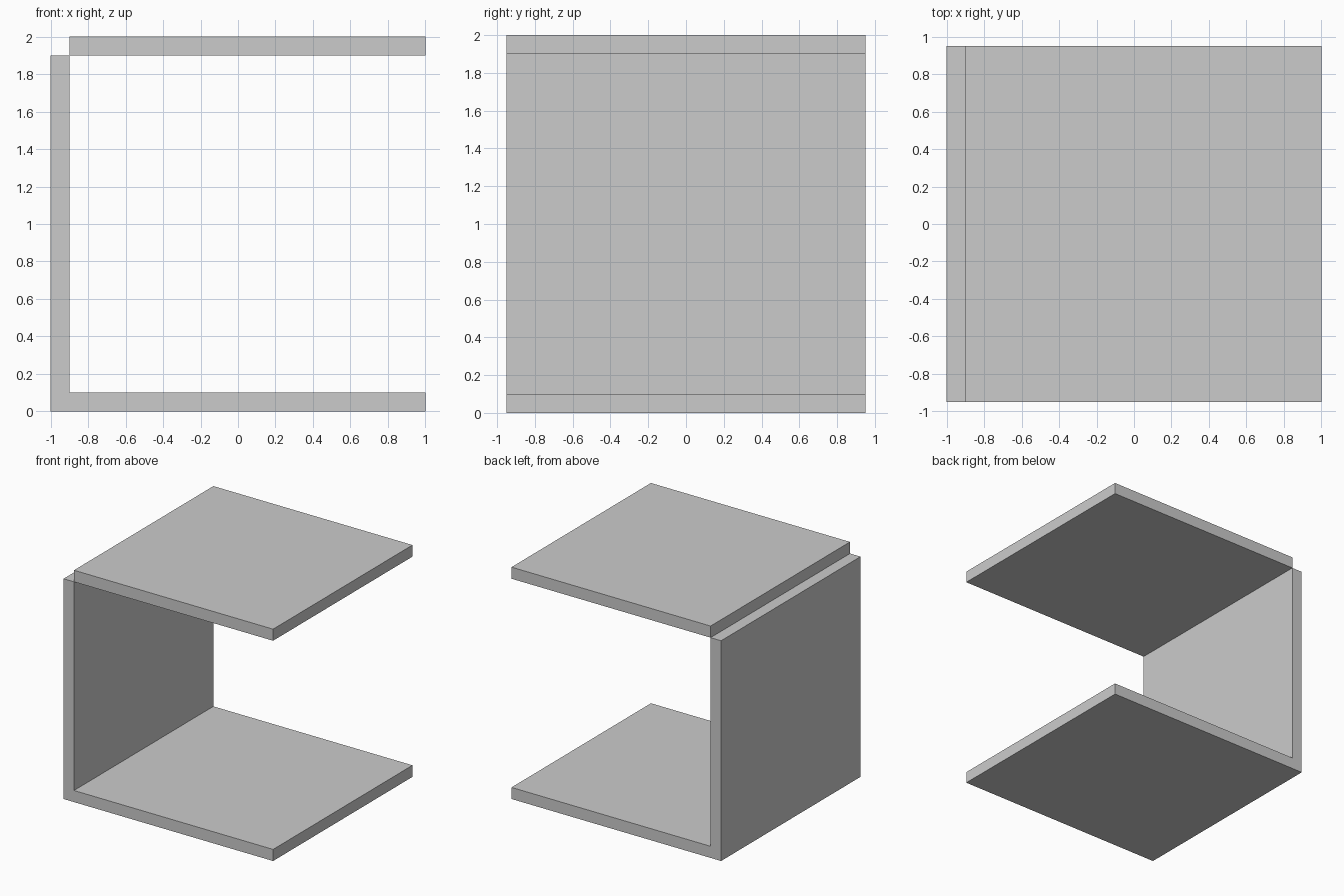
import bpy, bmesh

if "Cube" in bpy.data.objects:
    bpy.data.objects.remove(bpy.data.objects["Cube"])

HALF_DEPTH = 0.95
T = 0.1  # panel thickness


def extrude_profile(name, points):
    """Extrude an x-z outline through the full depth along y."""
    bm = bmesh.new()
    face = bm.faces.new([bm.verts.new((x, -HALF_DEPTH, z)) for x, z in points])
    result = bmesh.ops.extrude_face_region(bm, geom=[face])
    verts = [v for v in result["geom"] if isinstance(v, bmesh.types.BMVert)]
    bmesh.ops.translate(bm, verts=verts, vec=(0, 2 * HALF_DEPTH, 0))
    bmesh.ops.recalc_face_normals(bm, faces=bm.faces)
    mesh = bpy.data.meshes.new(name)
    bm.to_mesh(mesh)
    bm.free()
    obj = bpy.data.objects.new(name, mesh)
    bpy.context.collection.objects.link(obj)
    return obj


# Base panel and side wall as one L-shaped piece
extrude_profile("base_and_side_wall", [
    (-1, 0), (1, 0), (1, T), (-1 + T, T), (-1 + T, 2 - T), (-1, 2 - T)])

# Top panel, meeting the wall along its inner upper edge
extrude_profile("top_panel", [
    (-1 + T, 2 - T), (1, 2 - T), (1, 2), (-1 + T, 2)])
